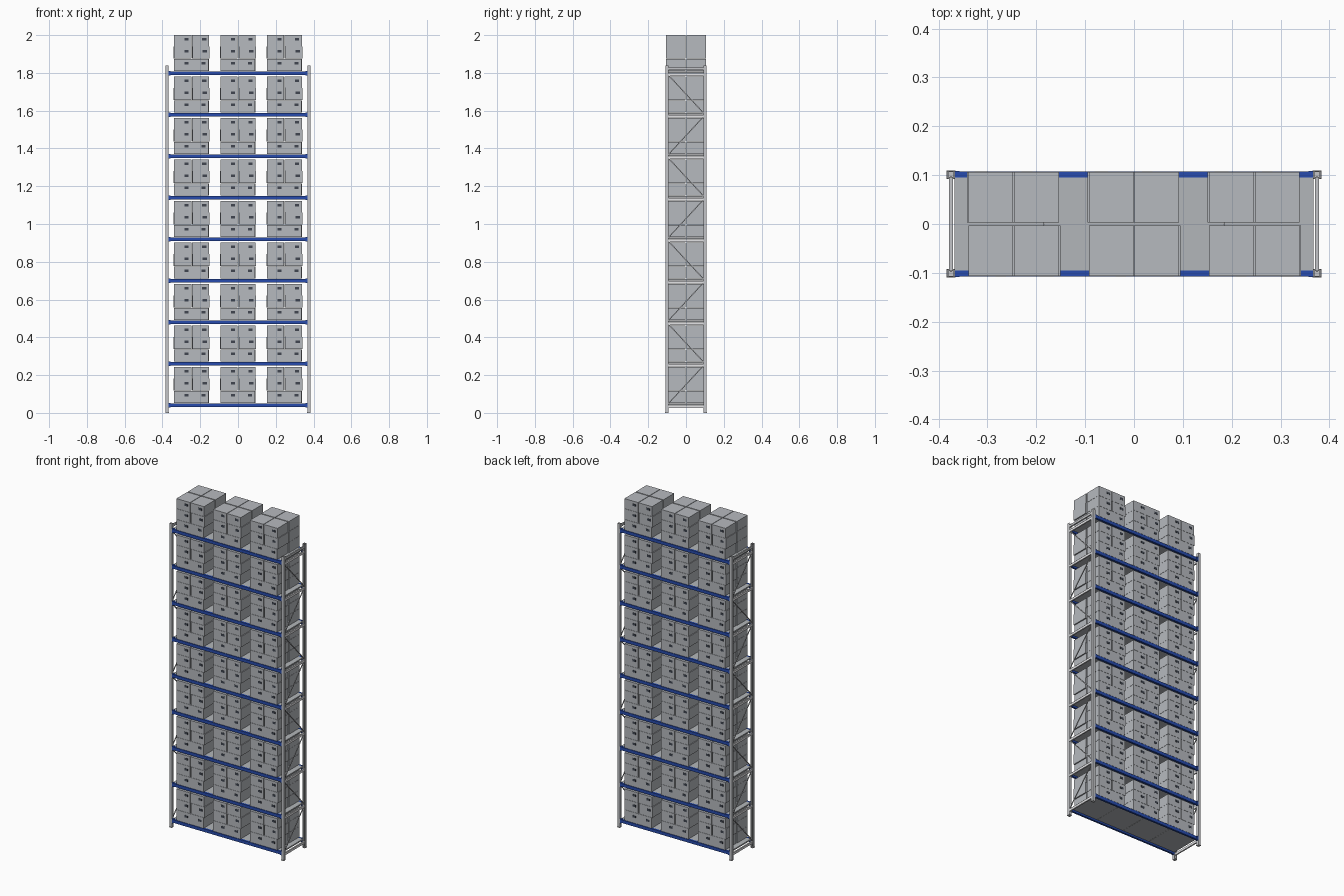
import bpy, bmesh
from math import atan2, hypot
from mathutils import Matrix, Vector

cube = bpy.data.objects.get("Cube")
if cube:
    bpy.data.objects.remove(cube, do_unlink=True)


def material(name, rgb):
    m = bpy.data.materials.new(name)
    m.use_nodes = True
    m.diffuse_color = (*rgb, 1)
    m.node_tree.nodes["Principled BSDF"].inputs["Base Color"].default_value = (*rgb, 1)
    return m


carton_grey = material("carton grey", (0.47, 0.49, 0.52))
shelf_grey = material("shelf grey", (0.45, 0.47, 0.49))
steel = material("galvanised steel", (0.55, 0.56, 0.58))
pale = material("pale brace", (0.8, 0.8, 0.82))
blue = material("beam blue", (0.02, 0.07, 0.42))
dark = material("handle dark grey", (0.05, 0.06, 0.08))


class Part:
    """Collects boxes into one mesh object."""
    def __init__(self, name, mat):
        self.name, self.mat, self.bm = name, mat, bmesh.new()

    def box(self, centre, size, turn=Matrix.Identity(4)):
        matrix = Matrix.Translation(centre) @ turn @ Matrix.Diagonal((*size, 1))
        bmesh.ops.create_cube(self.bm, size=1, matrix=matrix)

    def span(self, low, high):
        low, high = Vector(low), Vector(high)
        self.box((low + high) / 2, high - low)

    def finish(self):
        mesh = bpy.data.meshes.new(self.name)
        self.bm.to_mesh(mesh)
        self.bm.free()
        mesh.materials.append(self.mat)
        obj = bpy.data.objects.new(self.name, mesh)
        bpy.context.collection.objects.link(obj)


LEVELS, FIRST, STEP = 9, 0.052, 0.2197
POST_X, POST_Y, POST_TOP = 0.375, 0.101, 1.84
tops = [FIRST + STEP * i for i in range(LEVELS)]

# Upright channels, open toward the middle of the frame
posts = Part("upright_posts", steel)
for sx in (-1, 1):
    for sy in (-1, 1):
        x, y = sx * POST_X, sy * POST_Y
        posts.box((x, y + sy * 0.0065, POST_TOP / 2), (0.016, 0.003, POST_TOP))
        for side in (-1, 1):
            posts.box((x + side * 0.0065, y, POST_TOP / 2), (0.003, 0.016, POST_TOP))
        posts.box((x, y, 0.002), (0.018, 0.018, 0.004))
posts.finish()

# Side frames: level bars and zigzag diagonals
bars = Part("side_bars", pale)
diagonals = Part("diagonal_braces", steel)
for sx in (-1, 1):
    x = sx * POST_X
    for z in tops:
        bars.box((x, 0, z - 0.019), (0.008, 0.192, 0.014))
    diagonals.box((x, 0, tops[-1] + 0.012), (0.008, 0.192, 0.014))
    for i in range(LEVELS - 1):
        rise, run = STEP - 0.015, 0.19 if i % 2 == 0 else -0.19
        turn = Matrix.Rotation(atan2(rise, run), 4, "X")
        diagonals.box((x, 0, tops[i] + STEP / 2 - 0.012),
                      (0.004, hypot(rise, run), 0.005), turn)
bars.finish()
diagonals.finish()

# Blue beams with end brackets, and shelf panels between them
beams = Part("shelf_beams", blue)
shelves = Part("shelf_panels", shelf_grey)
PANELS = 4
for z in tops:
    for sy in (-1, 1):
        beams.box((0, sy * 0.101, z - 0.0105), (0.734, 0.012, 0.019))
        for sx in (-1, 1):
            beams.box((sx * 0.362, sy * 0.102, z - 0.0105), (0.01, 0.014, 0.024))
    width = 0.736 / PANELS
    for p in range(PANELS):
        shelves.box(((p + 0.5) * width - 0.368, 0, z - 0.005),
                    (width - 0.001, 0.19, 0.008))
beams.finish()
shelves.finish()

# Cartons: three stacks per shelf, two by two, three layers; the back repeats the front turned round
cartons = Part("cartons", carton_grey)
handles = Part("carton_handles", dark)
LAYERS = [(0.065, -0.003), (0.065, 0.003), (0.061, 0)]
for shelf in tops:
    for stack in (-0.246, 0, 0.246):
        for facing in (-1, 1):
            for column in (-1, 1):
                z = shelf
                for height, nudge in LAYERS:
                    shift = column * 0.047 + (nudge if column > 0 else 0)
                    x = stack - facing * shift
                    mid = z + height / 2
                    cartons.box((x, facing * 0.0545, mid), (0.091, 0.103, height - 0.001))
                    handles.box((x - facing * 0.02, facing * 0.1062, mid + 0.008),
                                (0.022, 0.002, 0.013))
                    z += height
cartons.finish()
handles.finish()
